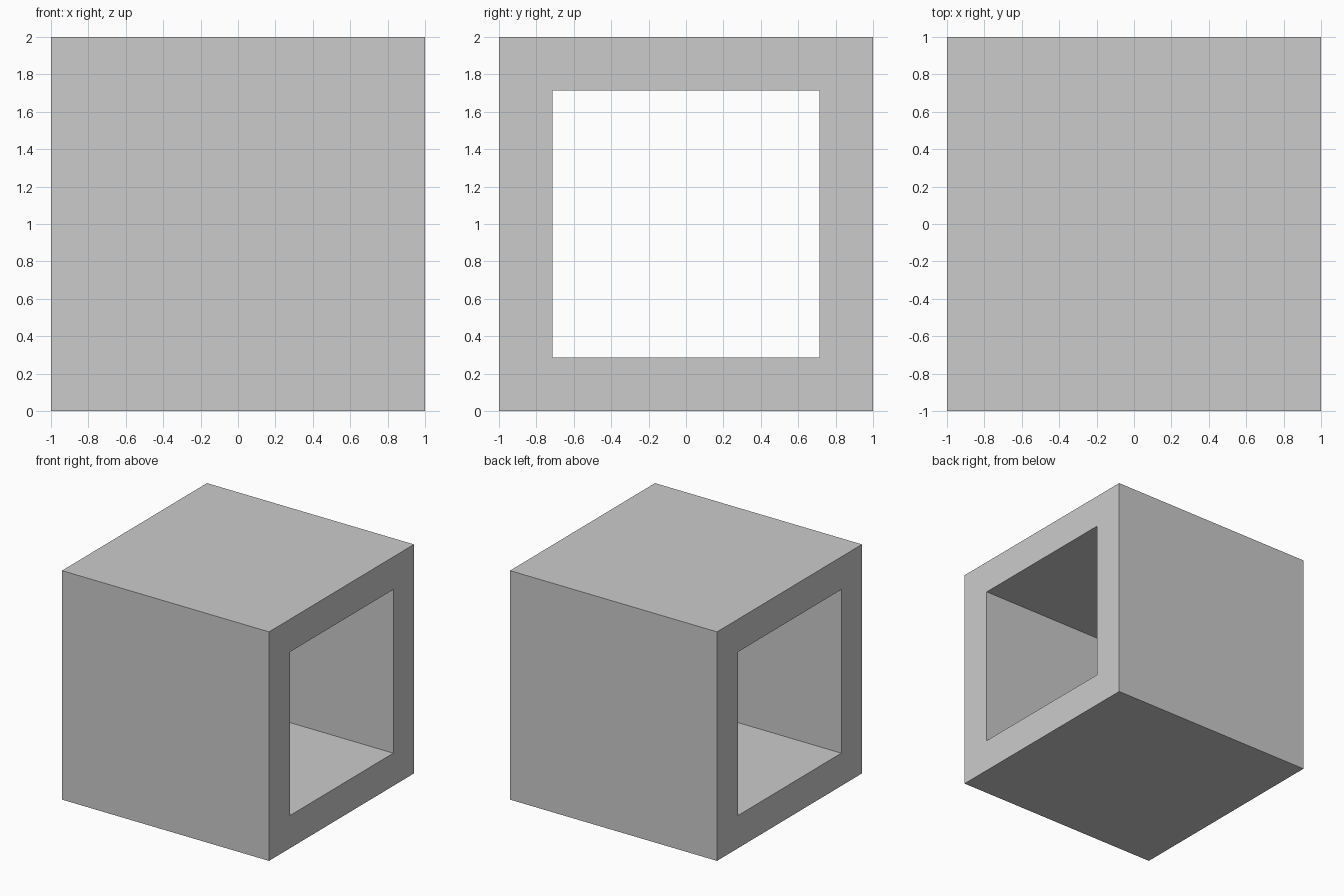
import bpy, bmesh

if "Cube" in bpy.data.objects:
    bpy.data.objects.remove(bpy.data.objects["Cube"])

HALF = 1.0        # outer half size
HOLE = 0.714      # half size of the square opening


def square(bm, x, half):
    """Square loop of vertices in the YZ plane, centred at z = 1."""
    corners = ((-1, -1), (1, -1), (1, 1), (-1, 1))
    return [bm.verts.new((x, y * half, HALF + z * half)) for y, z in corners]


# Square tube, open along x
bm = bmesh.new()
loops = [square(bm, -HALF, HALF), square(bm, HALF, HALF),
         square(bm, HALF, HOLE), square(bm, -HALF, HOLE)]
for a, b in zip(loops, loops[1:] + loops[:1]):
    for i in range(4):
        j = (i + 1) % 4
        bm.faces.new((a[i], a[j], b[j], b[i]))
bmesh.ops.recalc_face_normals(bm, faces=bm.faces)

mesh = bpy.data.meshes.new("square_tube")
bm.to_mesh(mesh)
bm.free()
bpy.context.collection.objects.link(bpy.data.objects.new("square_tube", mesh))
